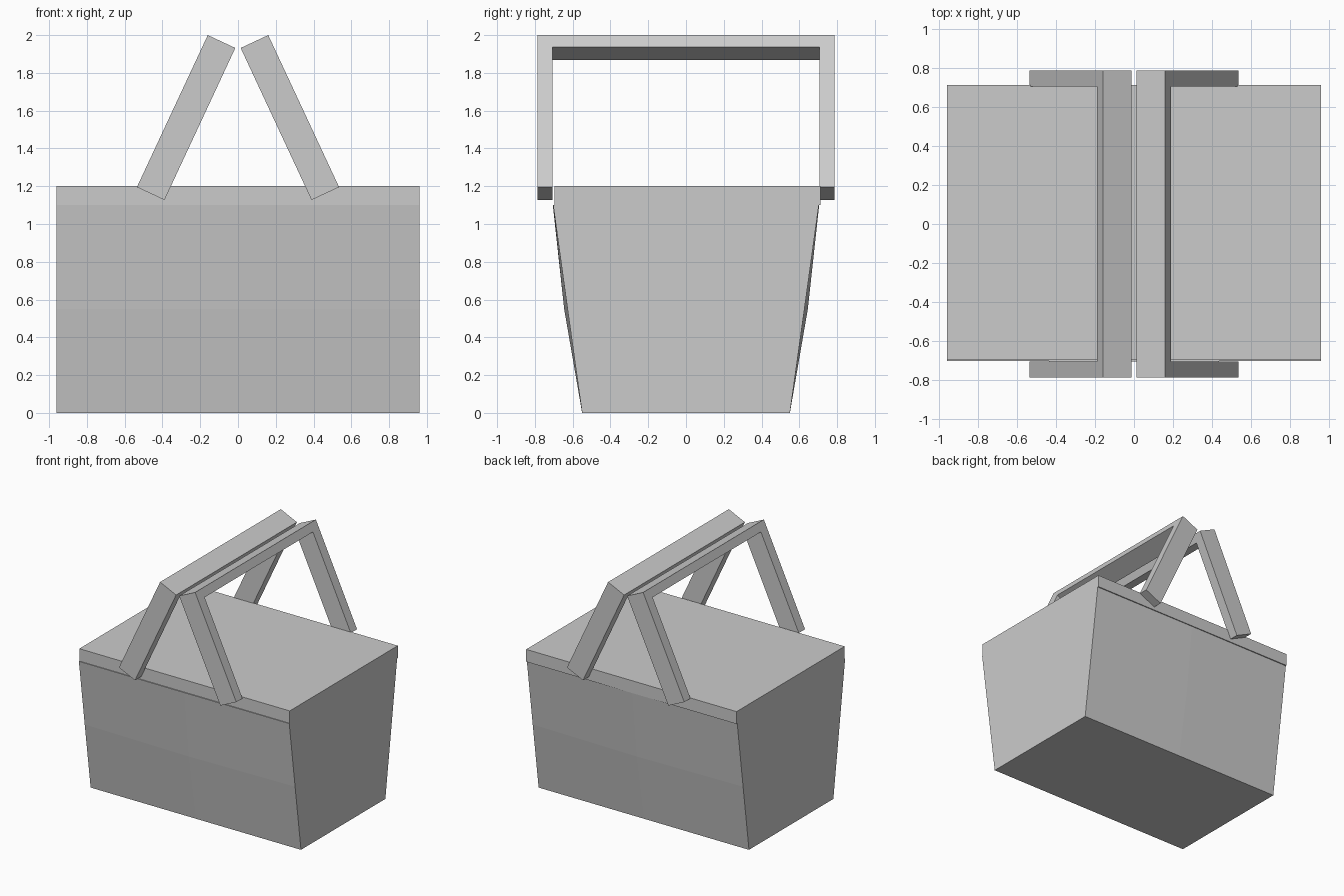
import bpy, bmesh, math

if "Cube" in bpy.data.objects:
    bpy.data.objects.remove(bpy.data.objects["Cube"])


def make_object(name, bm):
    bmesh.ops.recalc_face_normals(bm, faces=bm.faces[:])
    mesh = bpy.data.meshes.new(name)
    bm.to_mesh(mesh)
    bm.free()
    obj = bpy.data.objects.new(name, mesh)
    bpy.context.collection.objects.link(obj)
    return obj


def extrude_profile(name, points, offset):
    bm = bmesh.new()
    face = bm.faces.new([bm.verts.new(p) for p in points])
    ext = bmesh.ops.extrude_face_region(bm, geom=[face])
    bmesh.ops.translate(bm, vec=offset,
                        verts=[v for v in ext["geom"] if isinstance(v, bmesh.types.BMVert)])
    return make_object(name, bm)


# Tapered basket body, front and back walls bulging slightly at mid length
bm = bmesh.new()
heights = (0, 0.55, 1.1)
sections = []
for x, widths in ((-0.96, (0.55, 0.627, 0.703)),
                  (0, (0.55, 0.645, 0.705)),
                  (0.96, (0.55, 0.627, 0.703))):
    ring = [(x, -w, z) for w, z in zip(widths, heights)]
    ring += [(x, w, z) for w, z in reversed(list(zip(widths, heights)))]
    sections.append([bm.verts.new(p) for p in ring])
for a, b in zip(sections, sections[1:]):
    for i in range(6):
        j = (i + 1) % 6
        bm.faces.new((a[i], a[j], b[j], b[i]))
bm.faces.new(sections[0])
bm.faces.new(sections[-1])
make_object("basket_body", bm)

# Flat lid
extrude_profile("lid", [(-0.96, -0.697, 1.1), (0.96, -0.697, 1.1),
                        (0.96, 0.712, 1.1), (-0.96, 0.712, 1.1)], (0, 0, 0.102))

# Two U-shaped handles leaning towards each other
tilt = math.radians(25)
length, depth, bar, outer, inner = 0.888, 0.161, 0.07, 0.787, 0.706
u_shape = [(-outer, 0), (outer, 0), (outer, length), (inner, length),
           (inner, bar), (-inner, bar), (-inner, length), (-outer, length)]
for side, name in ((-1, "left_handle"), (1, "right_handle")):
    pts = [(side * (0.16 + s * math.sin(tilt)), y, 2.0 - s * math.cos(tilt))
           for y, s in u_shape]
    extrude_profile(name, pts, (-side * depth * math.cos(tilt), 0, -depth * math.sin(tilt)))
